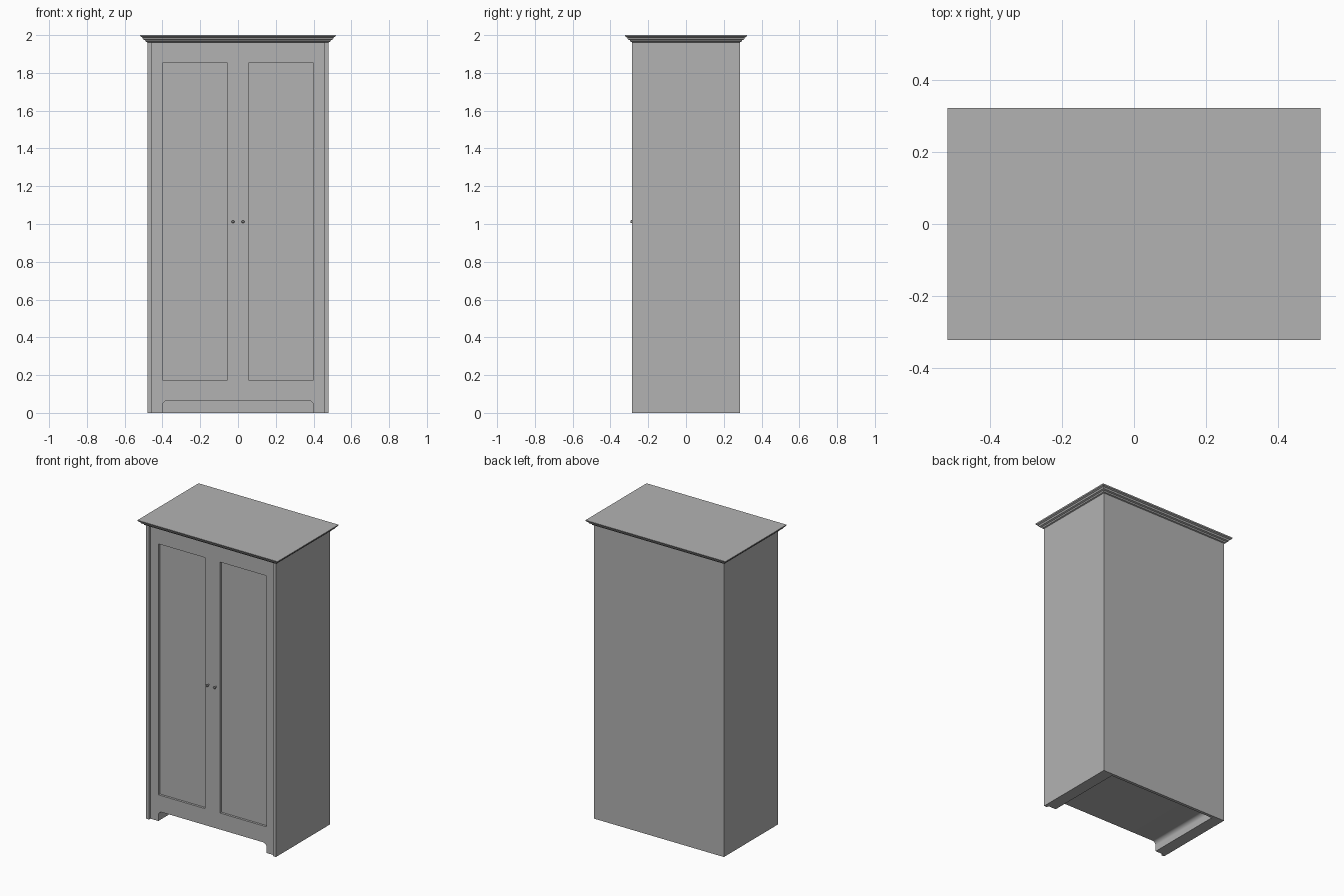
import bpy, bmesh, math
from mathutils import Matrix

if "Cube" in bpy.data.objects:
    bpy.data.objects.remove(bpy.data.objects["Cube"], do_unlink=True)

grey = bpy.data.materials.new("plain_grey")
grey.use_nodes = True
GREY = (0.448, 0.448, 0.448, 1)
grey.diffuse_color = GREY
grey.node_tree.nodes["Principled BSDF"].inputs["Base Color"].default_value = GREY

# Main dimensions
W, D, TOP = 0.48, 0.285, 1.965      # half width, half depth, body height
INNER = W - 0.022                   # inside face of the side boards
FRAME, PANEL = -D + 0.015, -D + 0.03  # y of the door frames and sunk panels
BACK = D - 0.02
SILL, HEAD = 0.175, 1.853           # bottom and top of the sunk panels
OUT, MID = 0.40, 0.055              # outer and inner edge of the panels


def finish(bm, name, smooth=False):
    bmesh.ops.recalc_face_normals(bm, faces=bm.faces)
    mesh = bpy.data.meshes.new(name)
    bm.to_mesh(mesh)
    bm.free()
    mesh.materials.append(grey)
    ob = bpy.data.objects.new(name, mesh)
    bpy.context.collection.objects.link(ob)
    if smooth:
        bpy.ops.object.select_all(action="DESELECT")
        ob.select_set(True)
        bpy.context.view_layer.objects.active = ob
        bpy.ops.object.shade_smooth_by_angle(angle=math.radians(35))
    return ob


def box(name, x, y, z):
    bm = bmesh.new()
    bmesh.ops.create_cube(bm, size=1)
    for v in bm.verts:
        v.co = [r[0] if c < 0 else r[1] for c, r in zip(v.co, (x, y, z))]
    return finish(bm, name)


def arched_block(name, height, y0, y1):
    """Block with a round-cornered opening under it, running along y."""
    arch, rise, rad = OUT, 0.065, 0.027
    half = [(INNER, height), (INNER, 0), (arch, 0)]
    for i in range(9):
        a = math.pi / 2 * i / 8
        half.append((arch - rad + rad * math.cos(a), rise - rad + rad * math.sin(a)))
    outline = half + [(-x, z) for x, z in reversed(half)]
    bm = bmesh.new()
    face = bm.faces.new([bm.verts.new((x, y0, z)) for x, z in outline])
    ext = bmesh.ops.extrude_face_region(bm, geom=[face])["geom"]
    moved = [g for g in ext if isinstance(g, bmesh.types.BMVert)]
    bmesh.ops.translate(bm, verts=moved, vec=(0, y1 - y0, 0))
    return finish(bm, name, smooth=True)


def knob(name, x, z):
    """Small turned knob pointing forward."""
    profile = [(0.004, 0), (0.004, 0.012), (0.008, 0.016),
               (0.008, 0.021), (0.005, 0.025), (0, 0.025)]
    bm = bmesh.new()
    verts = [bm.verts.new((r, 0, h)) for r, h in profile]
    edges = [bm.edges.new(p) for p in zip(verts, verts[1:])]
    bmesh.ops.spin(bm, geom=verts + edges, cent=(0, 0, 0), axis=(0, 0, 1),
                   angle=math.tau, steps=16)
    bmesh.ops.remove_doubles(bm, verts=bm.verts, dist=0.0001)
    bm.transform(Matrix.Translation((x, FRAME, z)) @ Matrix.Rotation(math.pi / 2, 4, "X"))
    return finish(bm, name, smooth=True)


# Carcass with the sunk panel plane as its front, and the arched foot rail
arched_block("carcass", TOP, PANEL, BACK)
arched_block("foot_rail", SILL, FRAME, PANEL)
box("back_board", (-INNER, INNER), (BACK, D), (0, TOP))
box("top_rail", (-INNER, INNER), (FRAME, PANEL), (HEAD, TOP))

# Mirrored parts
for side, s in (("left", 1), ("right", -1)):
    def span(a, b):
        return sorted((s * a, s * b))
    box(side + "_side_board", span(INNER, W), (-D, D), (0, TOP))
    box(side + "_outer_stile", span(OUT, INNER), (FRAME, PANEL), (SILL, HEAD))
    box(side + "_inner_stile", span(0, MID), (FRAME, PANEL), (SILL, HEAD))
    knob(side + "_knob", s * 0.027, 1.012)

# Stepped cornice: rectangular rings growing outwards towards the top
steps = [(0, 1.962), (0.008, 1.965), (0.012, 1.973), (0.022, 1.977),
         (0.026, 1.987), (0.036, 1.992), (0.038, 2.0)]
bm = bmesh.new()
rings = [[bm.verts.new((sx * (W + o), sy * (D + o), z))
          for sx, sy in ((-1, -1), (1, -1), (1, 1), (-1, 1))] for o, z in steps]
for low, high in zip(rings, rings[1:]):
    for i in range(4):
        j = (i + 1) % 4
        bm.faces.new((low[i], low[j], high[j], high[i]))
bm.faces.new(rings[0])
bm.faces.new(rings[-1])
finish(bm, "cornice")
